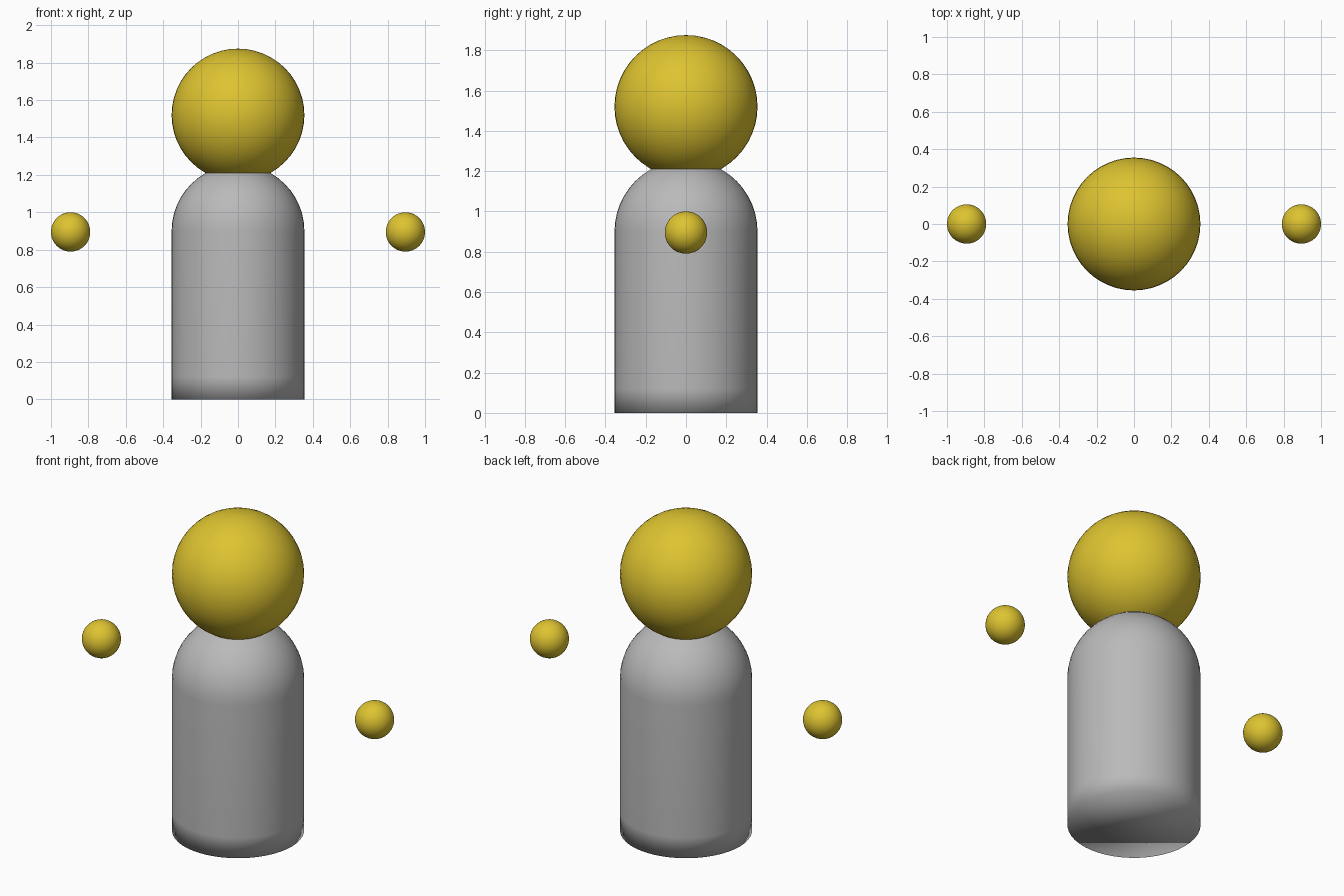
import bpy, bmesh, math

if "Cube" in bpy.data.objects:
    bpy.data.objects.remove(bpy.data.objects["Cube"])

R = 0.355          # body and head radius
SHOULDER = 0.9     # height where the dome starts


def material(name, rgb):
    m = bpy.data.materials.new(name)
    m.diffuse_color = (*rgb, 1.0)
    m.use_nodes = True
    m.node_tree.nodes["Principled BSDF"].inputs["Base Color"].default_value = m.diffuse_color
    return m


yellow = material("yellow", (0.73, 0.55, 0.03))
grey = material("grey", (0.49, 0.49, 0.49))


def ball(name, radius, location):
    bpy.ops.mesh.primitive_uv_sphere_add(segments=48, ring_count=24, radius=radius, location=location)
    ob = bpy.context.object
    ob.name = name
    ob.data.materials.append(yellow)
    bpy.ops.object.shade_smooth()


# Body: upright cylinder with a hemispherical top, lathed from a profile
profile = [(R, 0.0), (R, 0.12)]
profile += [(R * math.cos(i * math.pi / 24), SHOULDER + R * math.sin(i * math.pi / 24)) for i in range(12)]
seg = 48
bm = bmesh.new()
rings = [[bm.verts.new((r * math.cos(2 * math.pi * k / seg), r * math.sin(2 * math.pi * k / seg), z))
          for k in range(seg)] for r, z in profile]
for low, high in zip(rings, rings[1:]):
    for k in range(seg):
        n = (k + 1) % seg
        bm.faces.new((low[k], low[n], high[n], high[k]))
tip = bm.verts.new((0, 0, SHOULDER + R))
for k in range(seg):
    bm.faces.new((rings[-1][k], rings[-1][(k + 1) % seg], tip))
bm.faces.new(rings[0][::-1])
for f in bm.faces:
    f.smooth = True
mesh = bpy.data.meshes.new("body")
bm.to_mesh(mesh)
bm.free()
mesh.materials.append(grey)
bpy.context.collection.objects.link(bpy.data.objects.new("body", mesh))

# Head and floating hands
ball("head", R, (0, 0, 1.52))
for side, x in (("left", -0.895), ("right", 0.895)):
    ball(side + "_hand", 0.105, (x, 0, 0.895))
